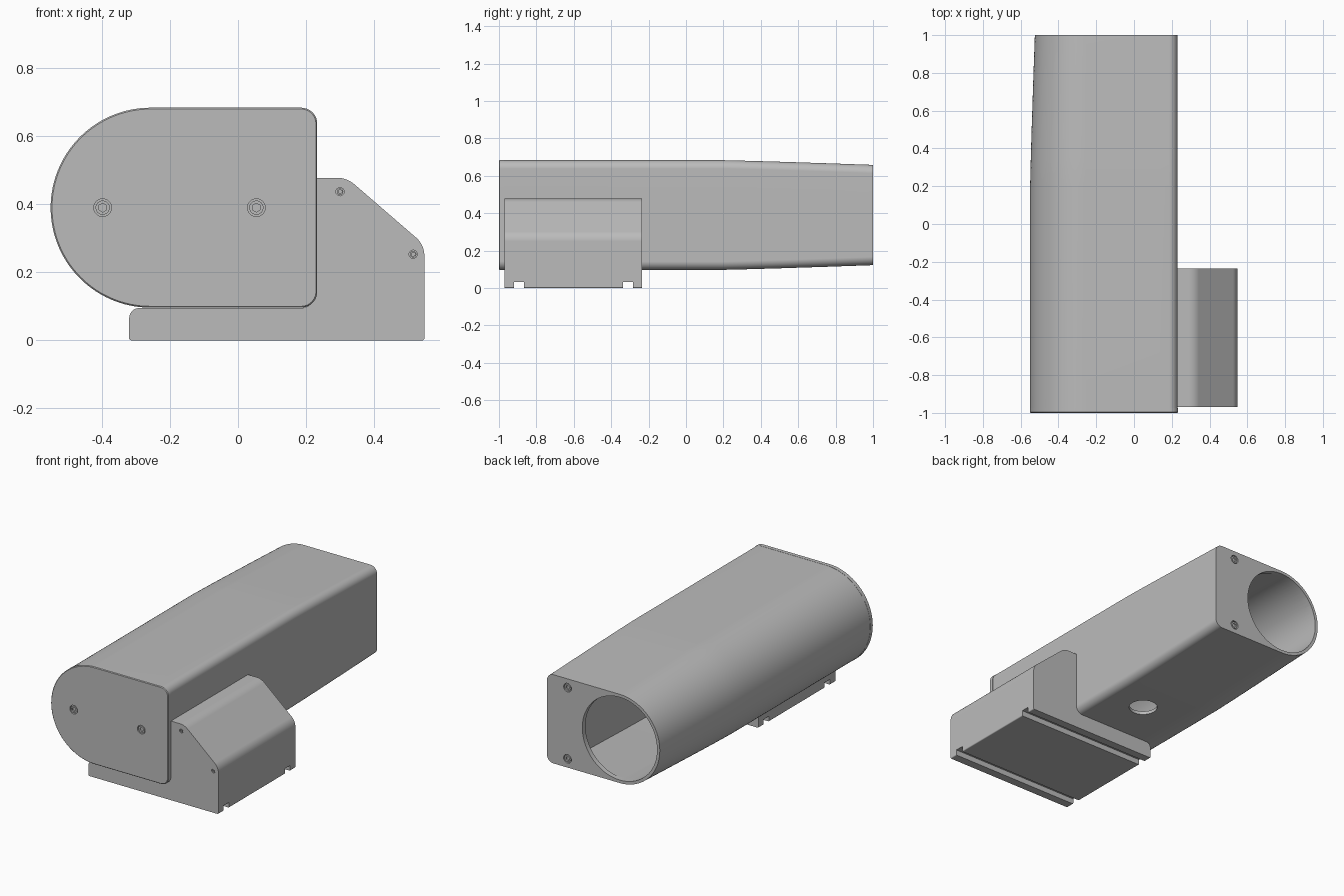
import bpy, bmesh, math
from mathutils import Vector, Matrix

cube = bpy.data.objects.get("Cube")
if cube:
    bpy.data.objects.remove(cube, do_unlink=True)

grey = bpy.data.materials.new("plain_grey")
grey.use_nodes = True
COLOUR = (0.5, 0.5, 0.5, 1)
grey.diffuse_color = COLOUR
grey.node_tree.nodes["Principled BSDF"].inputs["Base Color"].default_value = COLOUR

CX, CZ, R = -0.257, 0.39, 0.293      # axis and radius of the rounded side
SEAM, SIDE = 0.137, 0.23             # seam and flat side of the housing
FRONT, BACK = -0.973, 1.0


def rounded(corners, steps=10):
    """Polygon of (x, z, radius) corners with filleted corners."""
    pts, n = [], len(corners)
    for i, (x, z, r) in enumerate(corners):
        p = Vector((x, z))
        if r == 0:
            pts.append(p)
            continue
        u = (Vector(corners[i - 1][:2]) - p).normalized()
        v = (Vector(corners[(i + 1) % n][:2]) - p).normalized()
        half = math.acos(max(-1, min(1, u.dot(v)))) / 2
        c = p + (u + v).normalized() * r / math.sin(half)
        d0 = p + u * r / math.tan(half) - c
        d1 = p + v * r / math.tan(half) - c
        phi = math.pi - 2 * half
        k = steps if r < 0.1 else steps * 3
        for j in range(k + 1):
            t = j / k
            pts.append(c + (math.sin((1 - t) * phi) * d0 + math.sin(t * phi) * d1) / math.sin(phi))
    return [p for i, p in enumerate(pts) if (p - pts[i - 1]).length > 1e-5]


def finish(name, bm):
    bmesh.ops.recalc_face_normals(bm, faces=bm.faces)
    mesh = bpy.data.meshes.new(name)
    bm.to_mesh(mesh)
    bm.free()
    mesh.materials.append(grey)
    ob = bpy.data.objects.new(name, mesh)
    bpy.context.collection.objects.link(ob)
    return ob


def loft(name, sections):
    """Solid through (y, outline) sections."""
    bm = bmesh.new()
    rings = [[bm.verts.new((p.x, y, p.y)) for p in outline] for y, outline in sections]
    for a, b in zip(rings, rings[1:]):
        for i in range(len(a)):
            bm.faces.new((a[i - 1], a[i], b[i], b[i - 1]))
    bm.faces.new(rings[0])
    bm.faces.new(rings[-1])
    return finish(name, bm)


def cylinder(name, loc, r, depth, sides=32, axis="Y"):
    bm = bmesh.new()
    turn = Matrix.Rotation(math.pi / 2, 4, "X") if axis == "Y" else Matrix()
    bmesh.ops.create_cone(bm, cap_ends=True, segments=sides, radius1=r, radius2=r,
                          depth=depth, matrix=Matrix.Translation(loc) @ turn)
    return finish(name, bm)


def box(name, low, high):
    x0, x1, z0, z1 = low[0], high[0], low[2], high[2]
    outline = rounded([(x0, z0, 0), (x1, z0, 0), (x1, z1, 0), (x0, z1, 0)])
    return loft(name, [(low[1], outline), (high[1], outline)])


def apply(ob, mod):
    bpy.context.view_layer.objects.active = ob
    bpy.ops.object.modifier_apply(modifier=mod.name)


def cut(ob, cutter):
    mod = ob.modifiers.new("cut", "BOOLEAN")
    mod.operation, mod.solver, mod.object = "DIFFERENCE", "EXACT", cutter
    apply(ob, mod)
    bpy.data.objects.remove(cutter, do_unlink=True)


def screw(name, host, x, y, z, r, out):
    """Recessed socket screw; out is the y direction it faces."""
    cut(host, cylinder("recess", (x, y, z), r, 0.024))
    head = cylinder(name, (x, y - out * 0.008, z), r * 0.8, 0.012)
    cut(head, cylinder("socket", (x, y, z), r * 0.5, 0.02, 6))


def half_height(y):
    t = max(0, (y - 0.2) / 0.8)
    return R - 0.025 * t ** 1.15


def d_outline(r, right, corner=0):
    left = CX - r
    return rounded([(left, CZ - r, r), (right, CZ - r, corner),
                    (right, CZ + r, corner), (left, CZ + r, r)])


# Housing: tapered shell with a round opening at the back
stations = [FRONT, 0.2, 0.35, 0.5, 0.75, BACK]
housing = loft("housing", [(y, d_outline(half_height(y), SEAM)) for y in stations])
inner = [FRONT - 0.1] + stations[1:-1] + [0.97]
cut(housing, loft("cavity", [(y, d_outline(half_height(y) - 0.02, 0.12)) for y in inner]))
cut(housing, cylinder("opening", (CX, 0.98, CZ), 0.25, 0.12, 72))
cut(housing, cylinder("cable_hole", (-0.026, 0.05, 0.1), 0.08, 0.12, 40, "Z"))
for label, dz in (("lower", -0.215), ("upper", 0.215)):
    screw(label + "_back_screw", housing, 0.092, BACK, CZ + dz, 0.026, 1)


# Side cover closing the flat side of the housing
def cover_outline(y):
    h = half_height(y)
    return rounded([(SEAM, CZ - h, 0), (SIDE, CZ - h, 0.045),
                    (SIDE, CZ + h, 0.045), (SEAM, CZ + h, 0)])


loft("side_cover", [(y, cover_outline(y)) for y in stations])

# Front plate with two screws
rim = d_outline(R - 0.003, SIDE - 0.001, 0.043)
full = d_outline(R + 0.001, SIDE + 0.003, 0.047)
plate = loft("front_plate", [(-1, rim), (-0.996, full), (FRONT, full)])
for label, x in (("right", -0.398), ("left", 0.054)):
    screw(label + "_front_screw", plate, x, -1, CZ, 0.026, -1)

# Mounting bracket hugging the housing, with two rail slots underneath
B0, B1 = -0.97, -0.235
cradle_outline = rounded([(-0.32, 0, 0.006), (0.548, 0, 0.006), (0.548, 0.192, 0),
                          (0.285, 0.415, 0.05), (0.231, 0.415, 0),
                          (0.231, 0.095, 0.046), (-0.32, 0.095, 0.03)])
bracket = loft("mounting_bracket", [(B0, cradle_outline), (B1, cradle_outline)])
for y in (-0.893, -0.31):
    cut(bracket, box("slot", (-1, y - 0.026, -0.1), (1, y + 0.026, 0.033)))

# Sloped cap on the bracket
cap_outline = rounded([(0.231, 0.415, 0), (0.285, 0.415, 0.05), (0.548, 0.192, 0),
                       (0.548, 0.281, 0.07), (0.32, 0.478, 0.08), (0.231, 0.478, 0)])
cap = loft("bracket_cap", [(B0, cap_outline), (B1, cap_outline)])
for label, x, z in (("upper", 0.3, 0.437), ("lower", 0.515, 0.253)):
    screw(label + "_cap_screw", cap, x, B0, z, 0.012, -1)

# Smooth curves, crisp edges
bpy.ops.object.select_all(action="DESELECT")
for ob in bpy.context.scene.objects:
    if ob.type == "MESH" and ob.data.materials and ob.data.materials[0] == grey:
        ob.select_set(True)
        bpy.context.view_layer.objects.active = ob
bpy.ops.object.shade_smooth_by_angle(angle=math.radians(25))
for ob in bpy.context.selected_objects:
    mod = ob.modifiers.new("weighted", "WEIGHTED_NORMAL")
    mod.keep_sharp = True
